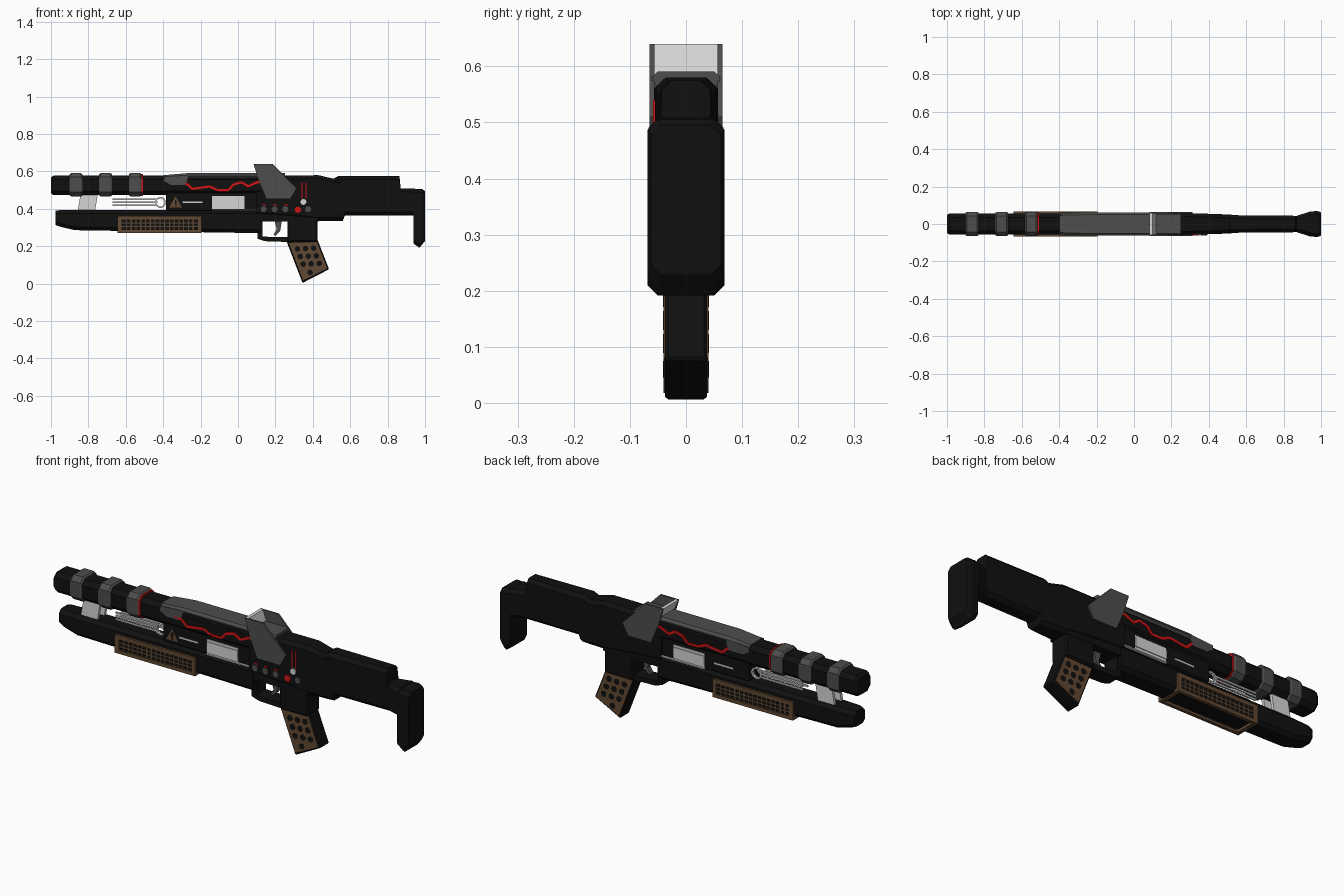
import bpy, bmesh, math

if "Cube" in bpy.data.objects:
    bpy.data.objects.remove(bpy.data.objects["Cube"])


def material(name, r, g, b):
    m = bpy.data.materials.new(name)
    m.diffuse_color = (r, g, b, 1)
    m.use_nodes = True
    m.node_tree.nodes["Principled BSDF"].inputs["Base Color"].default_value = m.diffuse_color
    return m


BLACK = material("black", .005, .005, .005)
GRAY = material("dark gray", .075, .075, .075)
LIGHT = material("light gray", .66, .66, .66)
BROWN = material("brown", .12, .065, .032)
RED = material("red", .65, .006, .006)


def finish(name, bm, mat):
    bmesh.ops.recalc_face_normals(bm, faces=bm.faces)
    me = bpy.data.meshes.new(name)
    bm.to_mesh(me)
    bm.free()
    me.materials.append(mat)
    ob = bpy.data.objects.new(name, me)
    bpy.context.collection.objects.link(ob)
    return ob


def loft(name, stations, mat, c=.018):
    """Chamfered box section swept along x; stations are (x, low, high, half width)."""
    bm = bmesh.new()
    rings = []
    for x, a, b, w in stations:
        k = min(c, (b - a) * .4)
        sec = [(-w + k, a), (w - k, a), (w, a + k), (w, b - k),
               (w - k, b), (-w + k, b), (-w, b - k), (-w, a + k)]
        rings.append([bm.verts.new((x, y, z)) for y, z in sec])
    for r, s in zip(rings, rings[1:]):
        for i in range(8):
            j = (i + 1) % 8
            bm.faces.new((r[i], r[j], s[j], s[i]))
    bm.faces.new(rings[0])
    bm.faces.new(rings[-1])
    return finish(name, bm, mat)


def plates(name, shapes, y0, y1, mat, both=True, bevel=0):
    """Side outlines in (x, z) extruded from y0 to y1, on the front and optionally the back."""
    bm = bmesh.new()
    for pts in shapes:
        for s in ((-1, 1) if both else (-1,)):
            a = [bm.verts.new((x, s * y0, z)) for x, z in pts]
            b = [bm.verts.new((x, s * y1, z)) for x, z in pts]
            bm.faces.new(a)
            bm.faces.new(b)
            for i in range(len(pts)):
                j = (i + 1) % len(pts)
                bm.faces.new((a[i], a[j], b[j], b[i]))
    ob = finish(name, bm, mat)
    if bevel:
        m = ob.modifiers.new("chamfer", 'BEVEL')
        m.width, m.segments = bevel, 1
    return ob


def solid(name, pts, w, mat, bevel=0):
    return plates(name, [pts], -w, w, mat, False, bevel)


def rect(x0, x1, z0, z1):
    return [(x0, z0), (x1, z0), (x1, z1), (x0, z1)]


def disc(x, z, r, n=12):
    return [(x + r * math.cos(2 * math.pi * i / n), z + r * math.sin(2 * math.pi * i / n))
            for i in range(n)]


def line(pts, t):
    """Thin quads along a polyline."""
    out = []
    for (x, z), (u, v) in zip(pts, pts[1:]):
        d = math.hypot(u - x, v - z)
        nx, nz = -(v - z) / d * t / 2, (u - x) / d * t / 2
        out.append([(x + nx, z + nz), (u + nx, v + nz), (u - nx, v - nz), (x - nx, z - nz)])
    return out


# Barrel and its bands
loft("barrel", [(-1, .482, .568, .048), (-.985, .473, .579, .057), (.12, .473, .579, .057)], BLACK, .022)
for i, x in enumerate((-.9, -.742, -.583)):
    loft(f"barrel_band_{i + 1}", [(x, .472, .585, .06), (x + .008, .467, .591, .064),
         (x + .06, .467, .591, .064), (x + .068, .472, .585, .06)], GRAY, .022)
loft("barrel_red_ring", [(-.515, .469, .586, .061), (-.508, .469, .586, .061)], RED, .022)

# Fore end, core and receiver
loft("fore_end", [(-.975, .313, .39, .042), (-.955, .306, .393, .05), (-.874, .286, .393, .055),
                  (.12, .27, .393, .055)], BLACK)
loft("receiver_core", [(-.385, .385, .575, .047), (.12, .385, .575, .047)], BLACK, .01)
loft("receiver", [(.1, .362, .575, .056), (.3, .35, .578, .057), (.43, .335, .58, .054),
                  (.515, .335, .56, .05), (.56, .335, .56, .046), (.572, .365, .56, .046)], BLACK)

# Stock and butt
loft("stock", [(.5, .365, .555, .05), (.535, .365, .575, .047), (.863, .365, .575, .044),
               (.87, .365, .51, .044), (.945, .365, .508, .067)], BLACK)
loft("butt_plate", [(.938, .215, .505, .066), (.97, .192, .505, .069), (.985, .21, .505, .068),
                    (1, .228, .495, .062)], BLACK)

# Trigger guard and trigger
solid("guard_front_post", rect(.105, .13, .24, .39), .04, BLACK)
solid("guard_bar", [(.105, .24), (.145, .227), (.29, .222), (.29, .248), (.105, .252)], .04, BLACK)
solid("guard_roof", rect(.105, .43, .333, .42), .052, BLACK)
solid("grip_mount", [(.265, .222), (.425, .222), (.425, .4), (.265, .4)], .05, BLACK, .008)
solid("trigger", [(.195, .34), (.235, .34), (.225, .28), (.2, .255), (.19, .262), (.207, .29)], .012, GRAY)

# Grip with perforated side panels
solid("grip", [(.26, .225), (.425, .235), (.487, .077), (.345, .004)], .037, BLACK, .005)
plates("grip_panel", [[(.272, .218), (.422, .224), (.477, .081), (.348, .018)]], .036, .04, BROWN)
holes = [(.318 + .043 * i + .015 * j, .186 + .002 * i - .041 * j) for i in range(3) for j in range(3)]
plates("grip_holes", [disc(x, z, .015) for x, z in holes + [(.385, .06)]], .038, .041, BLACK)

# Perforated hand guard panels
plates("hand_guard_backing", [rect(-.635, -.205, .28, .355)], .05, .058, BLACK)
frame = [rect(-.645, -.195, .342, .362), rect(-.645, -.195, .27, .288),
         rect(-.645, -.622, .27, .362), rect(-.215, -.195, .27, .362)]
plates("hand_guard_frame", frame, .05, .066, BROWN)
mesh_bars = [rect(-.622 + .0255 * i - .003, -.622 + .0255 * i + .003, .288, .342) for i in range(1, 16)]
mesh_bars += [rect(-.622, -.215, z - .003, z + .003) for z in (.306, .324)]
plates("hand_guard_mesh", mesh_bars, .056, .061, BROWN)
for i, x in enumerate((-.645, -.215)):
    solid(f"hand_guard_under_strap_{i + 1}", rect(x, x + .02, .27, .285), .06, BROWN)

# Strut, rods and ring in the open gap
plates("strut", [[(-.842, .475), (-.75, .475), (-.765, .385), (-.858, .385)]], .02, .035, LIGHT)
rods = [rect(-.67, -.43, z - .004, z + .004) for z in (.418, .434, .45)]
plates("gap_rods", rods, .018, .026, LIGHT)
plates("rod_ring", line(disc(-.415, .434, .026, 10) + [(-.389, .434)], .008), .016, .03, LIGHT)

# Side slot details
plates("slot_line", [rect(-.297, -.19, .43, .438)], .045, .049, LIGHT)
plates("bolt_cylinder", [rect(-.14, .035, .398, .412), rect(-.14, .035, .456, .468)], .04, .05, LIGHT)
plates("bolt_cylinder_middle", [rect(-.14, .035, .412, .456)], .04, .054, LIGHT)
plates("bolt_rail", [rect(-.14, .1, .39, .396)], .045, .057, LIGHT)
plates("warning_triangle", [[(-.368, .408), (-.3, .408), (-.334, .468)]], .046, .05, BROWN, False)
plates("warning_mark", [rect(-.338, -.33, .424, .448), rect(-.338, -.33, .413, .419)],
       .049, .052, BLACK, False)

# Upper shroud, side flaps and the red cable
loft("top_shroud", [(-.395, .555, .58, .056), (-.27, .563, .591, .061), (.25, .563, .591, .061)], GRAY, .014)
plates("shroud_flap", [[(-.395, .572), (-.265, .58), (-.27, .552), (-.285, .528), (-.36, .528),
                        (-.395, .548)]], .045, .061, GRAY)
cable = [(-.315, .542), (-.275, .535), (-.245, .507), (-.15, .52), (-.11, .5), (-.05, .5),
         (-.025, .53), (.02, .542), (.055, .52), (.1, .542), (.14, .545)]
plates("red_cable", line(cable, .012), .055, .061, RED)

# Sight fin: two side plates joined by a pale cross plate
plates("sight_fin", [[(.083, .64), (.185, .64), (.313, .51), (.28, .452), (.152, .452), (.11, .553)]],
       .056, .065, GRAY)
solid("sight_cross_plate", [(.083, .64), (.1, .64), (.125, .575), (.11, .575)], .057, LIGHT)

# Controls on the front side
plates("gray_buttons", [disc(x, .398, .016) for x in (.137, .195, .253, .375)], .05, .061, GRAY, False)
plates("red_button", [disc(.32, .395, .017)], .05, .062, RED, False)
plates("white_button", [disc(.35, .437, .016)], .05, .062, LIGHT, False)
plates("red_marks", [rect(x, x + .006, .455, .54) for x in (.34, .36)]
       + [rect(x, x + .02, .418, .424) for x in (.13, .188, .246)], .05, .059, RED, False)
